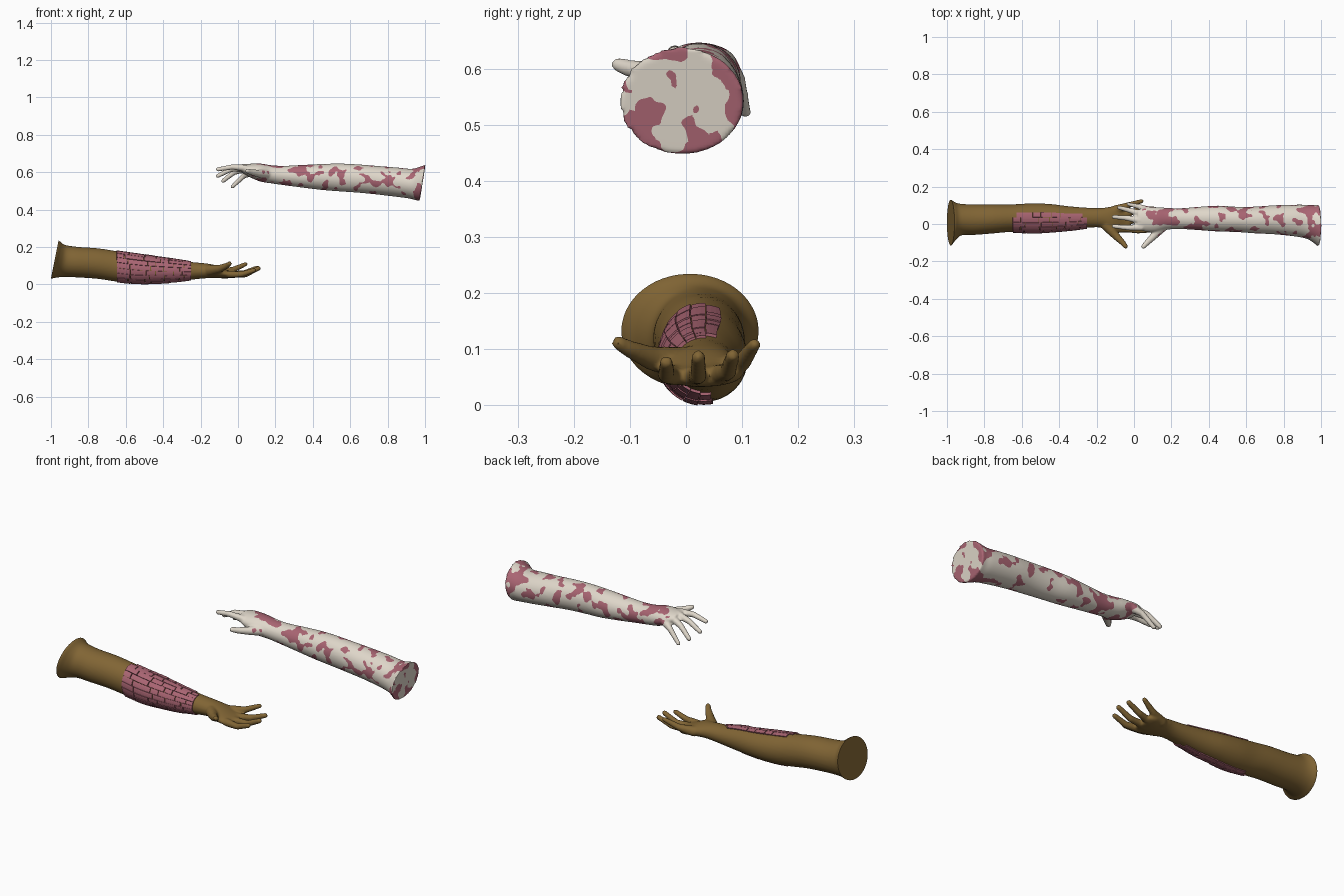
import bpy, bmesh, math, random
from mathutils import Vector, noise

if "Cube" in bpy.data.objects:
    bpy.data.objects.remove(bpy.data.objects["Cube"])

random.seed(4)


def material(name, rgb):
    m = bpy.data.materials.new(name)
    m.diffuse_color = (*rgb, 1)
    m.use_nodes = True
    m.node_tree.nodes["Principled BSDF"].inputs["Base Color"].default_value = m.diffuse_color
    return m


BROWN = material("brown", (0.22, 0.13, 0.035))
PINK = material("pink", (0.40, 0.13, 0.17))
IVORY = material("ivory", (0.74, 0.68, 0.59))

# Arm cross-sections: x, y min, y max, z min, z max, tilt
LOWER = [(-1.01, -.122, .135, .03, .237, .2), (-.98, -.116, .13, .03, .235, .2),
         (-.955, -.085, .115, .036, .217, .2), (-.92, -.06, .107, .04, .208, .1),
         (-.85, -.058, .105, .037, .2, 0), (-.75, -.05, .105, .03, .193, 0),
         (-.65, -.042, .105, .015, .178, 0), (-.55, -.047, .11, .006, .163, 0),
         (-.45, -.042, .107, .008, .148, 0), (-.35, -.033, .095, .014, .135, 0),
         (-.25, -.02, .087, .025, .12, 0), (-.17, -.02, .086, .033, .112, 0),
         (-.11, -.045, .095, .033, .1, 0), (-.05, -.045, .1, .033, .074, 0),
         (-.02, -.03, .09, .037, .067, 0)]
UPPER = [(.987, -.122, .104, .446, .639, .16), (.96, -.1, .101, .452, .63, .16),
         (.92, -.078, .103, .46, .618, .1), (.85, -.065, .103, .468, .625, 0),
         (.75, -.055, .1, .48, .633, 0), (.65, -.05, .093, .49, .641, 0),
         (.55, -.043, .092, .497, .646, 0), (.45, -.04, .098, .505, .644, 0),
         (.35, -.033, .092, .517, .639, 0), (.25, -.027, .084, .53, .634, 0),
         (.18, -.03, .086, .54, .637, 0), (.12, -.045, .09, .55, .646, 0),
         (.06, -.04, .09, .575, .645, 0), (.02, -.03, .075, .598, .642, 0)]

# Finger paths: x, y, z, radius (thumb first)
LOWER_HAND = [
    [(-.15, -.005, .075, .03), (-.1, -.06, .083, .022), (-.06, -.1, .1, .016), (-.045, -.12, .111, .013)],
    [(-.05, -.025, .054, .02), (.02, -.035, .054, .016), (.085, -.035, .076, .013)],
    [(-.05, .015, .052, .02), (.04, .022, .053, .016), (.11, .022, .086, .013)],
    [(-.05, .055, .053, .02), (.03, .075, .06, .016), (.1, .083, .088, .013)],
    [(-.1, .075, .065, .026), (-.03, .1, .077, .017), (.04, .122, .108, .012)]]
UPPER_HAND = [
    [(.16, -.005, .59, .03), (.11, -.06, .593, .021), (.07, -.1, .6, .016), (.05, -.121, .607, .013)],
    [(.04, -.018, .622, .019), (-.03, -.02, .628, .015), (-.108, -.012, .615, .012)],
    [(.03, .02, .625, .02), (-.04, .032, .615, .015), (-.108, .038, .58, .012)],
    [(.04, .053, .617, .02), (-.02, .072, .6, .015), (-.08, .088, .553, .012)],
    [(.08, .07, .605, .024), (.03, .092, .58, .015), (-.03, .106, .522, .011)]]


def section(secs, t):
    """Smoothly interpolated cross-section at index t."""
    i = max(0, min(int(t), len(secs) - 2))
    u = t - i
    a, b, c, d = (secs[max(0, min(len(secs) - 1, k))] for k in range(i - 1, i + 3))
    return [q + .5 * u * (r - p + u * (2 * p - 5 * q + 4 * r - s + u * (3 * (q - r) + s - p)))
            for p, q, r, s in zip(a, b, c, d)]


def surface(secs, t, ang, off=0):
    """Point on the arm; angle 0 faces the front, 90 degrees is up."""
    x, y0, y1, z0, z1, tilt = section(secs, t)
    dz = ((z1 - z0) / 2 + off) * math.sin(ang)
    return Vector((x + tilt * dz, (y0 + y1) / 2 - ((y1 - y0) / 2 + off) * math.cos(ang), (z0 + z1) / 2 + dz))


def make_object(name, bm, *mats):
    me = bpy.data.meshes.new(name)
    bm.to_mesh(me)
    bm.free()
    ob = bpy.data.objects.new(name, me)
    bpy.context.collection.objects.link(ob)
    for m in mats:
        me.materials.append(m)
    return ob


def fused_arm(secs, fingers):
    """Loft plus finger spheres, fused by a voxel remesh; returns a bmesh."""
    bm = bmesh.new()
    n, steps = 48, (len(secs) - 1) * 5
    rings = [[bm.verts.new(surface(secs, k / 5, 2 * math.pi * j / n)) for j in range(n)]
             for k in range(steps + 1)]
    for r, s in zip(rings, rings[1:]):
        for j in range(n):
            bm.faces.new((r[j], r[(j + 1) % n], s[(j + 1) % n], s[j]))
    bm.faces.new(rings[0])
    bm.faces.new(rings[-1])
    bmesh.ops.recalc_face_normals(bm, faces=bm.faces)
    for path in fingers:
        for p, q in zip(path, path[1:]):
            for k in range(13):
                c = Vector(p).lerp(Vector(q), k / 12)
                ball = bmesh.ops.create_icosphere(bm, subdivisions=2, radius=c[3])
                bmesh.ops.translate(bm, verts=ball["verts"], vec=c.xyz)
    ob = make_object("temp", bm)
    mod = ob.modifiers.new("fuse", 'REMESH')
    mod.mode, mod.voxel_size = 'VOXEL', .0055
    mod = ob.modifiers.new("soften", 'SMOOTH')
    mod.factor, mod.iterations = .5, 5
    out = bmesh.new()
    out.from_object(ob, bpy.context.evaluated_depsgraph_get())
    bpy.data.objects.remove(ob)
    return out


def smooth(ob, angle):
    bpy.ops.object.select_all(action='DESELECT')
    ob.select_set(True)
    bpy.context.view_layer.objects.active = ob
    bpy.ops.object.shade_smooth_by_angle(angle=math.radians(angle))


# Lower arm, cut flat at the shoulder end
bm = fused_arm(LOWER, LOWER_HAND)
bmesh.ops.bisect_plane(bm, geom=bm.verts[:] + bm.edges[:] + bm.faces[:], plane_co=(-.98, 0, .132),
                       plane_no=(-1, 0, .2), clear_outer=True)
bmesh.ops.holes_fill(bm, edges=[e for e in bm.edges if e.is_boundary])
smooth(make_object("lower_arm", bm, BROWN), 40)

# Brick sleeve around the front of the lower forearm
bm = bmesh.new()
ROWS, A0, A1, T0, T1 = 11, math.radians(-102), math.radians(112), 6.0, 10.0
step = (A1 - A0) / ROWS
for r in range(ROWS):
    end = T1 - (.25 if r in (0, ROWS - 1) else 0)
    t = T0 + (.2 if r in (0, ROWS - 1) else 0)
    while t < end - .05:
        t2 = t + random.uniform(.4, 1.1)
        if end - t2 < .3:
            t2 = end
        lift = random.uniform(.004, .007)
        grid = [[bm.verts.new(surface(LOWER, t + .02 + (t2 - t - .04) * i / 4,
                                      A0 + step * (r + .03 + .94 * j / 3), lift))
                 for j in range(4)] for i in range(5)]
        for i in range(4):
            for j in range(3):
                bm.faces.new((grid[i][j], grid[i + 1][j], grid[i + 1][j + 1], grid[i][j + 1]))
        t = t2
bmesh.ops.recalc_face_normals(bm, faces=bm.faces)
bm.normal_update()
for f in bm.faces:
    if f.normal.dot(f.calc_center_median() - Vector((f.calc_center_median().x, .033, .08))) < 0:
        f.normal_flip()
bricks = make_object("brick_sleeve", bm, PINK)
mod = bricks.modifiers.new("thickness", 'SOLIDIFY')
mod.thickness, mod.offset = .01, -1


# Upper arm with ivory skin and pink patches
def patch(p):
    v = noise.noise(p * 21) + .35 * noise.noise(p * 45 + Vector((7, 3, 1)))
    bias = -.19 + .12 * math.exp(-((p.x - .2) / .15) ** 2)
    if p.x < .08:
        bias -= (.08 - p.x) * 12
    if p.x > .93:
        axis_r = math.hypot((p.y + .01) / .11, (p.z - .542) / .095)
        bias += .5 * max(0, axis_r - .68) if axis_r < .8 else .3
    return v + bias


bm = fused_arm(UPPER, UPPER_HAND)
bmesh.ops.triangulate(bm, faces=bm.faces)
val = {v: patch(v.co) for v in bm.verts}
cuts = []
for e in bm.edges[:]:
    a, b = e.verts
    if val[a] * val[b] < 0:
        fac = min(.95, max(.05, val[a] / (val[a] - val[b])))
        cuts.append(bmesh.utils.edge_split(e, a, fac)[1])
bmesh.ops.connect_verts(bm, verts=cuts)
for f in bm.faces:
    f.material_index = int(sum(val.get(v, 0) for v in f.verts) > 0)
smooth(make_object("upper_arm", bm, IVORY, PINK), 60)
